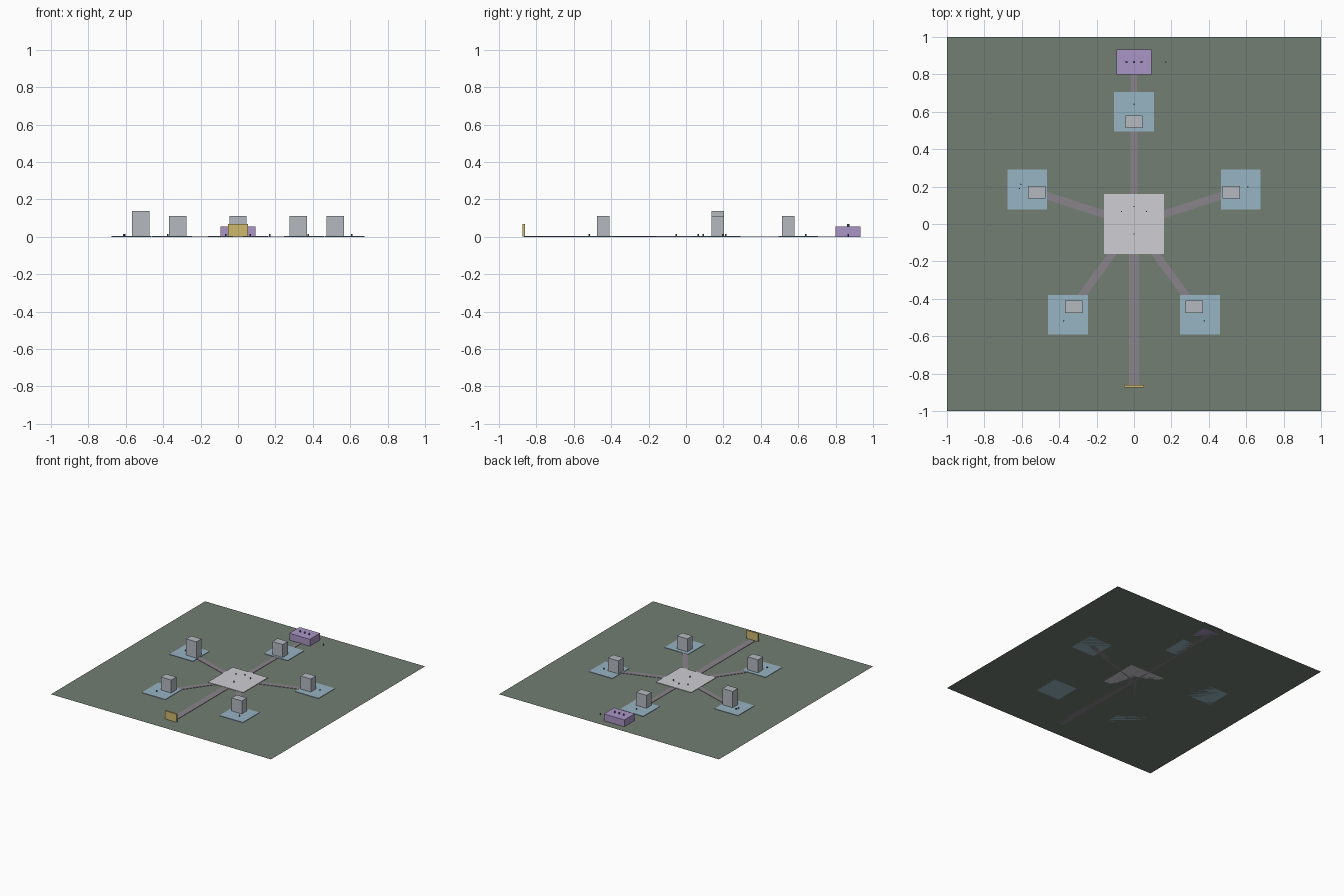
import bpy, bmesh
from math import sin, cos, radians, atan2, hypot

if "Cube" in bpy.data.objects:
    bpy.data.objects.remove(bpy.data.objects["Cube"])

U = 2 / 150  # layout module


def material(name, rgb):
    m = bpy.data.materials.new(name)
    m.diffuse_color = (*rgb, 1)
    m.use_nodes = True
    m.node_tree.nodes["Principled BSDF"].inputs["Base Color"].default_value = m.diffuse_color
    return m


GREEN = material("ground_green", (0.17, 0.21, 0.17))
PATH = material("path_grey", (0.25, 0.23, 0.26))
PLAZA = material("plaza_light", (0.62, 0.61, 0.65))
BLUE = material("pad_blue", (0.31, 0.46, 0.55))
WALL = material("building_grey", (0.46, 0.49, 0.53))
PURPLE = material("hall_purple", (0.40, 0.30, 0.56))
GOLD = material("gate_gold", (0.62, 0.48, 0.15))
DARK = material("figure_dark", (0.10, 0.17, 0.20))


def finish(bm, name, mat, loc, rot=0):
    me = bpy.data.meshes.new(name)
    bm.to_mesh(me)
    bm.free()
    me.materials.append(mat)
    ob = bpy.data.objects.new(name, me)
    ob.location = loc
    ob.rotation_euler.z = rot
    bpy.context.collection.objects.link(ob)
    return ob


def box(name, x, y, z, sx, sy, sz, mat, rot=0):
    """Box with its base at z."""
    bm = bmesh.new()
    bmesh.ops.create_cube(bm, size=1)
    bmesh.ops.scale(bm, vec=(sx, sy, sz), verts=bm.verts)
    return finish(bm, name, mat, (x, y, z + sz / 2), rot)


def post(name, x, y, z, r, h, mat):
    bm = bmesh.new()
    bmesh.ops.create_cone(bm, cap_ends=True, segments=8, radius1=r, radius2=r, depth=h)
    return finish(bm, name, mat, (x, y, z + h / 2))


def path(name, x, y, width, h):
    """Strip from the centre out to (x, y)."""
    box(name, x / 2, y / 2, 0, hypot(x, y), width, h, PATH, atan2(y, x))


# ground sheet
bm = bmesh.new()
bmesh.ops.create_grid(bm, x_segments=1, y_segments=1, size=1)
finish(bm, "ground", GREEN, (0, 0, 0))

# central plaza with standing figures
box("plaza", 0, 0, 0, 24 * U, 24 * U, 0.005, PLAZA)
for i, (x, y) in enumerate([(-5, 5), (5, 5), (0, 7), (0, -4)]):
    post(f"plaza_figure_{i}", x * U, y * U, 0.005, 0.004, U * 0.8, DARK)

# five stations around the plaza: spoke path, pad, building, figures
for i in range(5):
    a = radians(90 + 72 * i)
    c, s = cos(a), sin(a)
    path(f"spoke_path_{i}", 45 * U * c, 45 * U * s, 3 * U, 0.003)
    box(f"pad_{i}", 45 * U * c, 45 * U * s, 0, 16 * U, 16 * U, 0.004, BLUE)
    height = 10 if i == 1 else 8
    box(f"building_{i}", 41 * U * c, 41 * U * s, 0.004, 7 * U, 5 * U, height * U, WALL)
    spots = [(-0.605, 0.212), (-0.612, 0.190)] if i == 1 else [(48 * U * c, 48 * U * s)]
    for j, (x, y) in enumerate(spots):
        post(f"pad_figure_{i}_{j}", x, y, 0.004, 0.004, U * 0.8, DARK)

# entrance path and gate
path("entrance_path", 0, -65 * U, 4 * U, 0.0032)
box("gate", 0, -65 * U, 0.003, 8 * U, U, 5 * U, GOLD)

# rear hall with its path, roof posts and a figure
path("hall_path", 0, 65 * U, 2.4 * U, 0.0028)
box("hall", 0, 65 * U, 0, 14 * U, 10 * U, 0.056, PURPLE)
for i in (-1, 0, 1):
    post(f"roof_post_{i + 1}", i * 3 * U, 65 * U, 0.056, 0.0065, 0.012, DARK)
post("hall_figure", 0.17, 65 * U, 0.003, 0.004, U, DARK)
